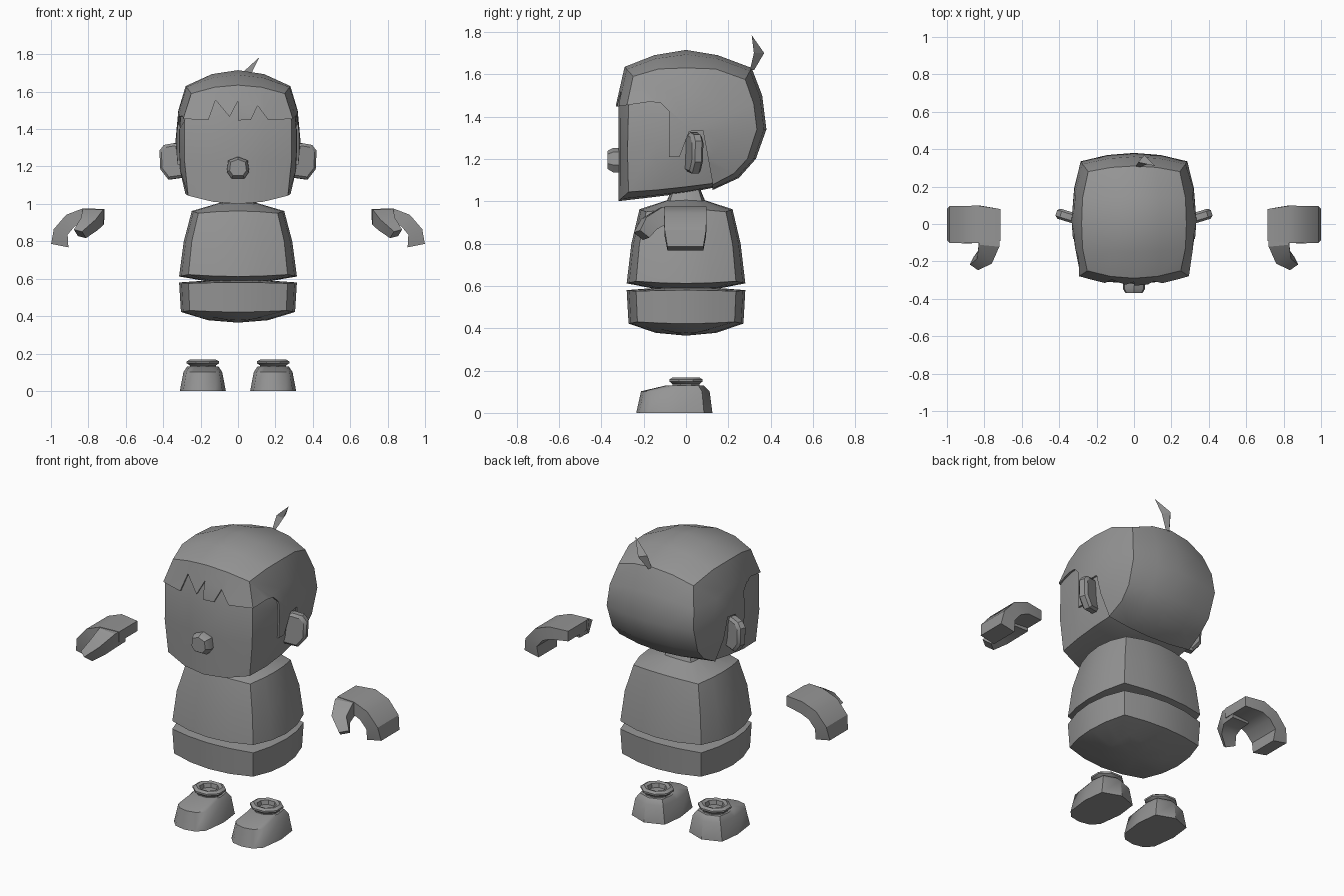
import bpy, bmesh, math
from mathutils import Vector, Matrix

if "Cube" in bpy.data.objects:
    bpy.data.objects.remove(bpy.data.objects["Cube"])

grey = bpy.data.materials.new("plain grey")
grey.diffuse_color = (0.3, 0.3, 0.3, 1)
grey.use_nodes = True
grey.node_tree.nodes["Principled BSDF"].inputs["Base Color"].default_value = grey.diffuse_color


def finish(name, bm, smooth=40):
    bmesh.ops.recalc_face_normals(bm, faces=bm.faces)
    me = bpy.data.meshes.new(name)
    bm.to_mesh(me)
    bm.free()
    ob = bpy.data.objects.new(name, me)
    bpy.context.collection.objects.link(ob)
    me.materials.append(grey)
    if smooth:
        shade(ob, smooth)
    return ob


def shade(ob, angle):
    bpy.ops.object.select_all(action='DESELECT')
    ob.select_set(True)
    bpy.context.view_layer.objects.active = ob
    bpy.ops.object.shade_smooth_by_angle(angle=math.radians(angle))


def loft(name, rings, smooth=40, matrix=None):
    """Skin closed rings; one-point rings become tips, open ends are capped."""
    bm = bmesh.new()
    vs = [[bm.verts.new(p) for p in r] for r in rings]
    for a, b in zip(vs, vs[1:]):
        n = max(len(a), len(b))
        for i in range(n):
            j = (i + 1) % n
            if len(a) == 1:
                bm.faces.new((a[0], b[j], b[i]))
            elif len(b) == 1:
                bm.faces.new((a[i], a[j], b[0]))
            else:
                bm.faces.new((a[i], a[j], b[j], b[i]))
    for end in (vs[0], vs[-1]):
        if len(end) > 2:
            bm.faces.new(end)
    if matrix:
        bm.transform(matrix)
    return finish(name, bm, smooth)


# ---- head: side profile (centre y, z) and its corner edge (y, z, x)
PROFILE = [
    (-.33, .99, -.28, 1.035, .275), (-.33, 1.23, -.285, 1.23, .295),
    (-.33, 1.46, -.28, 1.45, .295), (-.29, 1.635, -.25, 1.59, .25),
    (-.15, 1.69, -.13, 1.625, .275), (0, 1.715, 0, 1.63, .28),
    (.15, 1.69, .14, 1.625, .275), (.31, 1.63, .28, 1.575, .245),
    (.36, 1.5, .32, 1.46, .275), (.38, 1.34, .335, 1.34, .285),
    (.33, 1.2, .29, 1.2, .28), (.25, 1.11, .225, 1.13, .275),
    (.13, 1.055, .12, 1.075, .28), (0, 1.03, 0, 1.06, .29),
    (-.16, 1.01, -.14, 1.045, .29)]


def head(name, k):
    def station(u):
        t = u * u
        return [(x * u, y + (cy - y) * t, z + (cz - z) * t)
                for y, z, cy, cz, x in PROFILE]

    def cheek(s):
        return [(s * (.326 + (x - .326) * .15), .02 + (cy - .02) * .55,
                 1.34 + (cz - 1.34) * .55) for y, z, cy, cz, x in PROFILE]

    rings = ([[(-.334, .02, 1.34)], cheek(-1)]
             + [station(u) for u in (-1, -.5, 0, .5, 1)]
             + [cheek(1), [(.334, .02, 1.34)]])
    rings = [[(x * k, y * k, 1.33 + (z - 1.33) * k) for x, y, z in r]
             for r in rings]
    return loft(name, rings)


def cut(ob, cutter):
    mod = ob.modifiers.new("cut", 'BOOLEAN')
    mod.operation, mod.solver, mod.object = 'DIFFERENCE', 'EXACT', cutter
    bpy.ops.object.select_all(action='DESELECT')
    bpy.context.view_layer.objects.active = ob
    ob.select_set(True)
    bpy.ops.object.modifier_apply(modifier=mod.name)
    bpy.data.objects.remove(cutter)


head("face", .97)
hair = head("hair", 1.0)

# opening for the face, sideburns and ears
side = [(-.5, .9), (-.5, 1.445), (-.33, 1.447), (-.17, 1.47), (-.12, 1.465),
        (-.08, 1.425), (-.08, 1.21), (-.03, 1.21), (.015, 1.33), (.08, 1.335),
        (.125, 1.09), (.13, .9)]
cut(hair, loft("side_cutter", [[(x, y, z) for y, z in side]
                               for x in (-.6, .6)], 0))
# jagged fringe notches
for notch in ([(-.165, 1.43), (-.12, 1.555), (-.045, 1.465), (0, 1.55), (.001, 1.43)],
              [(.06, 1.43), (.105, 1.525), (.175, 1.43)]):
    cut(hair, loft("notch_cutter", [[(x, y, z) for x, z in notch]
                                    for y in (-.5, -.22)], 0))
shade(hair, 40)

# ---- hair curl at the back of the crown
def curl_ring(c, r):
    return [Vector(c) + Vector((r * math.cos(a), r * math.sin(a), 0))
            for a in (math.radians(d) for d in (80, 200, 320))]


loft("hair_curl", [curl_ring((.02, .31, 1.62), .012),
                   curl_ring((.05, .34, 1.70), .03),
                   [(.115, .31, 1.785)]], 0)

# ---- nose
nose = [(-.052, .035), (0, .055), (.052, .035), (.06, -.025), (.035, -.06),
        (-.035, -.06), (-.06, -.025)]
loft("nose", [[(x * s, y, 1.197 + z * s) for x, z in nose]
              for y, s in ((-.29, 1), (-.345, 1), (-.37, .75))], 30)

# ---- ears: upright rounded plates swept slightly backwards
ear = [(-.06, .08), (.02, .1), (.075, .09), (.1, .06), (.095, -.04),
       (.05, -.095), (-.06, -.08)]
for s, label in ((-1, "left"), (1, "right")):
    m = Matrix.Translation((s * .32, .03, 1.225)) @ Matrix.Rotation(s * .3, 4, 'Z')
    loft("ear_" + label, [[(s * x * k, y, z * k) for x, z in ear]
                          for y, k in ((-.028, .85), (-.016, 1), (.016, 1), (.028, .85))],
         30, m)

# ---- torso: bulged square rings (corner z, middle z, corner half, middle half)
def square(zc, zm, c, m):
    pts = []
    for q in range(4):
        rot = Matrix.Rotation(q * math.pi / 2, 3, 'Z')
        for t in (-1, -.5, 0, .5):
            p = rot @ Vector((c * t, -(m - (m - c) * t * t), zm + (zc - zm) * t * t))
            pts.append((p.x, p.y * .89, p.z))
    return pts


loft("chest", [square(.59, .587, .15, .17), square(.622, .612, .265, .315),
               square(.8, .8, .247, .29), square(.95, .962, .212, .247),
               square(1.0, 1.005, .085, .1), square(1.06, 1.06, .065, .075)])
loft("pelvis", [[(0, 0, .365)], square(.395, .378, .14, .16),
                square(.43, .422, .258, .305), square(.575, .58, .265, .315),
                square(.588, .59, .15, .17)])

# ---- hands, feet
def section(c, along, side_dir, w, t):
    """Rectangle across a path: w is the half width, t the half thickness."""
    a, b = Vector(along).normalized(), Vector(side_dir)
    b = (b - a * b.dot(a)).normalized()
    n = a.cross(b)
    return [Vector(c) + b * w * i + n * t * j
            for i, j in ((-1, -1), (1, -1), (1, 1), (-1, 1))]


SOLE = [(0, -.235), (.065, -.222), (.105, -.18), (.123, -.04), (.108, .085),
        (0, .125), (-.108, .085), (-.123, -.04), (-.105, -.18), (-.065, -.222)]


def collar_ring(r, z):
    return [(r * 1.1 * math.cos(a), r * math.sin(a), z)
            for a in (math.tau * (i + .5) / 8 for i in range(8))]


for s, label in ((-1, "left"), (1, "right")):
    mirror = Matrix.Scale(-1, 4, (1, 0, 0)) if s < 0 else Matrix()
    # palm curling downwards
    loft("palm_" + label,
         [section((.715, -.005, .943), (1, 0, 0), (0, 1, 0), .085, .03),
          section((.825, -.002, .94), (1, 0, -.15), (0, 1, 0), .1, .036),
          section((.895, -.003, .912), (1, 0, -.8), (0, 1, 0), .1, .038),
          section((.948, -.003, .85), (.4, 0, -1), (0, 1, 0), .098, .04),
          section((.953, -.003, .777), (.2, 0, -1), (0, 1, 0), .085, .047)],
         30, mirror)
    # thumb curling forwards and down
    loft("thumb_" + label,
         [section((.772, -.03, .932), (0, -1, 0), (1, 0, 0), .055, .04),
          section((.775, -.11, .93), (.1, -1, -.15), (1, 0, 0), .055, .042),
          section((.795, -.175, .892), (.4, -1, -.9), (1, .2, 0), .042, .038),
          section((.845, -.21, .84), (.6, -.5, -1), (1, .5, 0), .027, .03)],
         30, mirror)
    # shoe and hollow ankle collar
    place = Matrix.Translation((s * .188, 0, 0))
    loft("shoe_" + label,
         [[(x, y, 0) for x, y in SOLE],
          [(x * .84, -.01 + (y + .01) * .9, .102) for x, y in SOLE],
          [(x * .68, .005 + y * (.42 if y < 0 else .62), .13) for x, y in SOLE]],
         35, place)
    loft("ankle_collar_" + label,
         [collar_ring(.068, .12), collar_ring(.068, .136), collar_ring(.085, .148),
          collar_ring(.085, .158), collar_ring(.068, .168), collar_ring(.05, .162),
          collar_ring(.045, .138)], 30, place)
